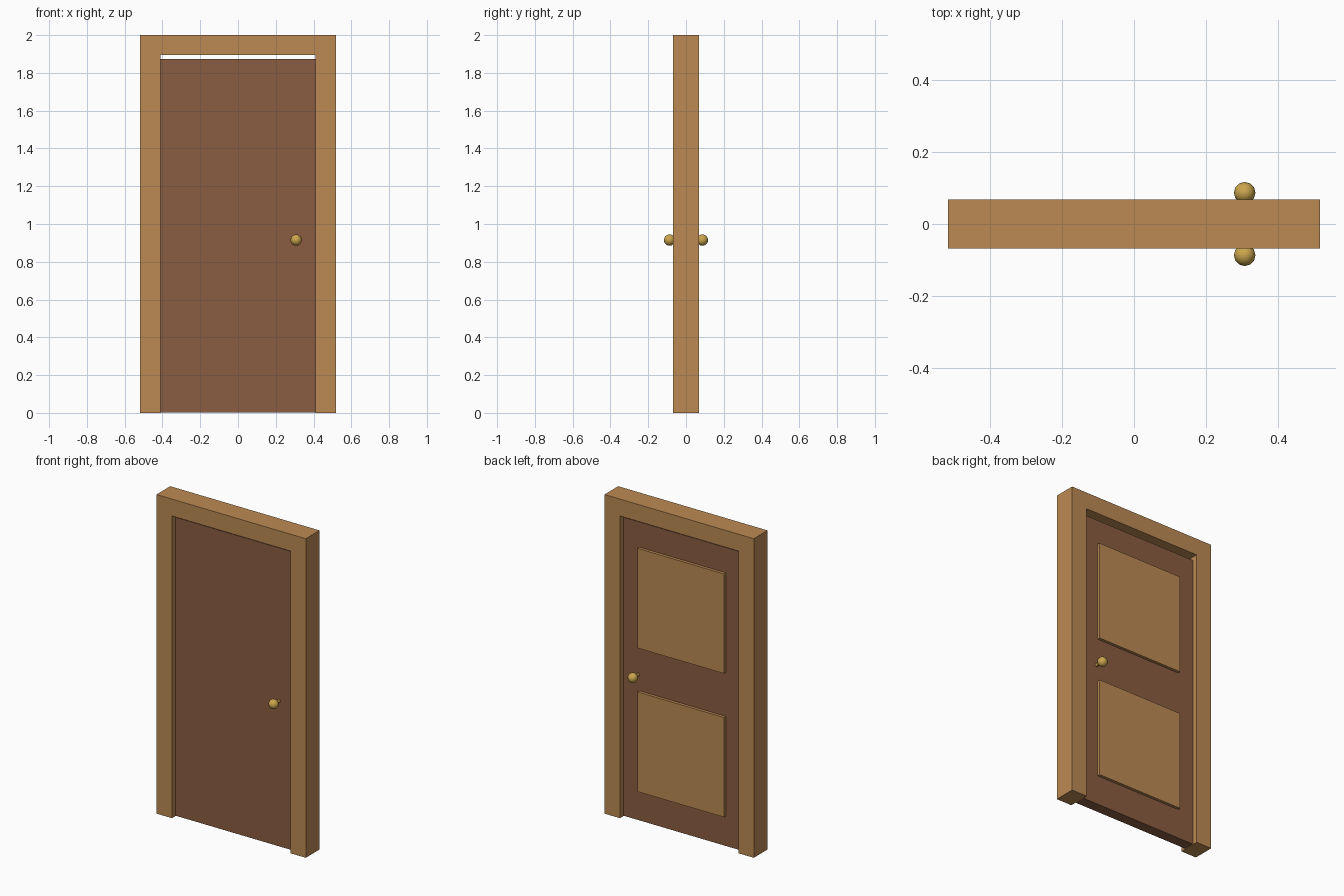
import bpy, bmesh, math

if "Cube" in bpy.data.objects:
    bpy.data.objects.remove(bpy.data.objects["Cube"])


def material(name, rgb):
    m = bpy.data.materials.new(name)
    m.diffuse_color = (*rgb, 1)
    m.use_nodes = True
    m.node_tree.nodes["Principled BSDF"].inputs["Base Color"].default_value = m.diffuse_color
    return m


OAK = material("light_wood", (0.50, 0.255, 0.087))
WALNUT = material("dark_wood", (0.255, 0.108, 0.052))
BRASS = material("brass", (0.60, 0.38, 0.075))


def box(name, lo, hi, mat):
    """Box spanning two opposite corners."""
    bpy.ops.mesh.primitive_cube_add(
        size=1, location=[(a + b) / 2 for a, b in zip(lo, hi)])
    ob = bpy.context.object
    ob.name = name
    ob.scale = [b - a for a, b in zip(lo, hi)]
    bpy.ops.object.transform_apply(location=False, rotation=False, scale=True)
    ob.data.materials.append(mat)
    return ob


def extrude_profile(name, points, y0, y1, mat):
    """Extrude an x-z outline along y."""
    bm = bmesh.new()
    face = bm.faces.new([bm.verts.new((x, y0, z)) for x, z in points])
    ext = bmesh.ops.extrude_face_region(bm, geom=[face], use_keep_orig=True)
    new = [v for v in ext["geom"] if isinstance(v, bmesh.types.BMVert)]
    bmesh.ops.translate(bm, verts=new, vec=(0, y1 - y0, 0))
    bmesh.ops.recalc_face_normals(bm, faces=bm.faces[:])
    me = bpy.data.meshes.new(name)
    bm.to_mesh(me)
    bm.free()
    me.materials.append(mat)
    ob = bpy.data.objects.new(name, me)
    bpy.context.collection.objects.link(ob)
    return ob


# Frame: one inverted U, open at the floor
W, IN, TOP, LINTEL, DEPTH = 0.518, 0.41, 2.0, 1.894, 0.068
extrude_profile("door_frame",
                [(-W, 0), (-IN, 0), (-IN, LINTEL), (IN, LINTEL),
                 (IN, 0), (W, 0), (W, TOP), (-W, TOP)],
                -DEPTH, DEPTH, OAK)

# Door leaf, with a small gap under the lintel
LEAF = 0.034
box("door_leaf", (-IN, -LEAF, 0.003), (IN, LEAF, 1.873), WALNUT)

# Raised panels on the back of the leaf
for name, z in (("lower_panel", 0.19), ("upper_panel", 1.09)):
    box(name, (-0.30, LEAF - 0.01, z), (0.30, LEAF + 0.018, z + 0.625), OAK)

# Round knobs on short stems, one each side
KX, KY, KZ, KR = 0.308, 0.087, 0.915, 0.03
for side, s in (("front", -1), ("back", 1)):
    bpy.ops.mesh.primitive_uv_sphere_add(
        segments=12, ring_count=8, radius=KR, location=(KX, s * KY, KZ))
    knob = bpy.context.object
    knob.name = side + "_knob"
    knob.data.materials.append(BRASS)
    bpy.ops.object.shade_smooth()

    bpy.ops.mesh.primitive_cylinder_add(
        vertices=12, radius=0.01, depth=KY - LEAF + 0.01,
        location=(KX, s * (KY + LEAF - 0.01) / 2, KZ),
        rotation=(math.pi / 2, 0, 0))
    stem = bpy.context.object
    stem.name = side + "_knob_stem"
    stem.data.materials.append(BRASS)
    bpy.ops.object.shade_smooth_by_angle()
